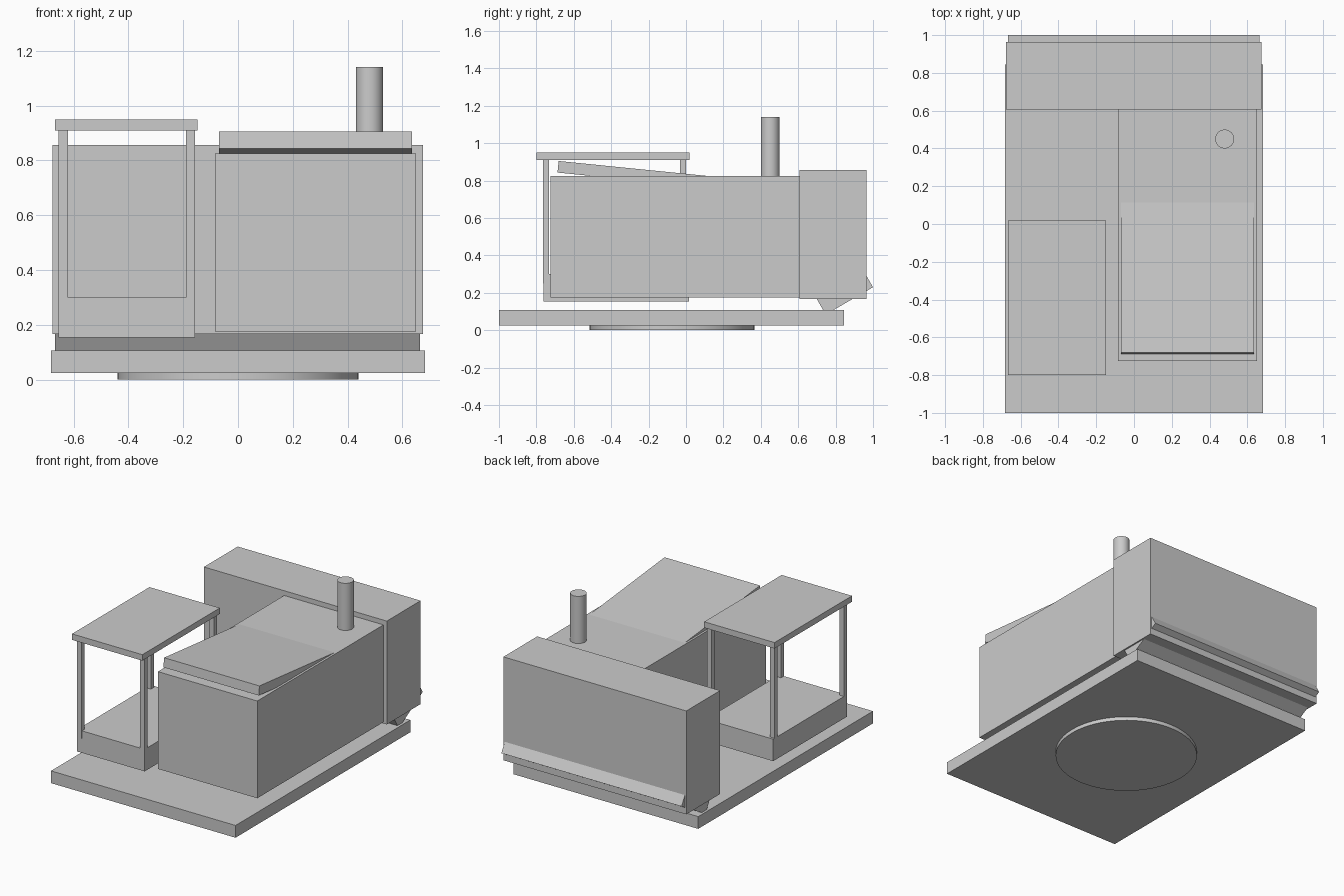
import bpy, math
from mathutils import Matrix

if "Cube" in bpy.data.objects:
    bpy.data.objects.remove(bpy.data.objects["Cube"])


def box(name, x, y, z):
    """Axis-aligned box from (min, max) pairs."""
    bpy.ops.mesh.primitive_cube_add(size=1)
    o = bpy.context.object
    o.name = name
    size = [b - a for a, b in (x, y, z)]
    mid = [(a + b) / 2 for a, b in (x, y, z)]
    o.data.transform(Matrix.Diagonal((*size, 1)))
    o.location = mid
    return o


def tilted_box(name, x, corner, length, thick, angle):
    """Box turned about x; corner is its lower front edge in (y, z)."""
    o = box(name, x, (0, length), (0, thick))
    o.data.transform(Matrix.Translation((0, length / 2, thick / 2)))
    o.location = (sum(x) / 2, *corner)
    o.rotation_euler.x = angle
    return o


def cylinder(name, x, y, z, radius, sides):
    bpy.ops.mesh.primitive_cylinder_add(vertices=sides, radius=radius, depth=z[1] - z[0],
                                        location=(x, y, sum(z) / 2))
    o = bpy.context.object
    o.name = name
    bpy.ops.object.shade_smooth_by_angle(angle=math.radians(30))
    return o


# Deck and slewing ring
box("deck", (-0.682, 0.682), (-1.0, 0.845), (0.025, 0.107))
cylinder("slew_ring", 0, -0.075, (0, 0.026), 0.44, 64)

# Engine housing, raised hood and exhaust
box("engine_housing", (-0.084, 0.65), (-0.725, 0.61), (0.175, 0.825))
tilted_box("hood", (-0.07, 0.635), (-0.687, 0.843), 0.85, 0.062, -0.1)
cylinder("exhaust", 0.48, 0.45, (0.78, 1.14), 0.05, 32)

# Counterweight with slanted lower slab
box("counterweight", (-0.677, 0.675), (0.607, 0.964), (0.166, 0.857))
tilted_box("slanted_slab", (-0.667, 0.665), (0.747, 0.084), 0.292, 0.16, math.radians(30))

# Open cab: floor, four posts, roof
box("cab_floor", (-0.655, -0.157), (-0.762, 0.015), (0.153, 0.30))
for side, x in (("left", -0.655), ("right", -0.19)):
    for end, y in (("front", -0.765), ("rear", -0.033)):
        box(f"cab_post_{end}_{side}", (x, x + 0.034), (y, y + 0.033), (0.25, 0.915))
box("cab_roof", (-0.667, -0.147), (-0.80, 0.018), (0.91, 0.95))
